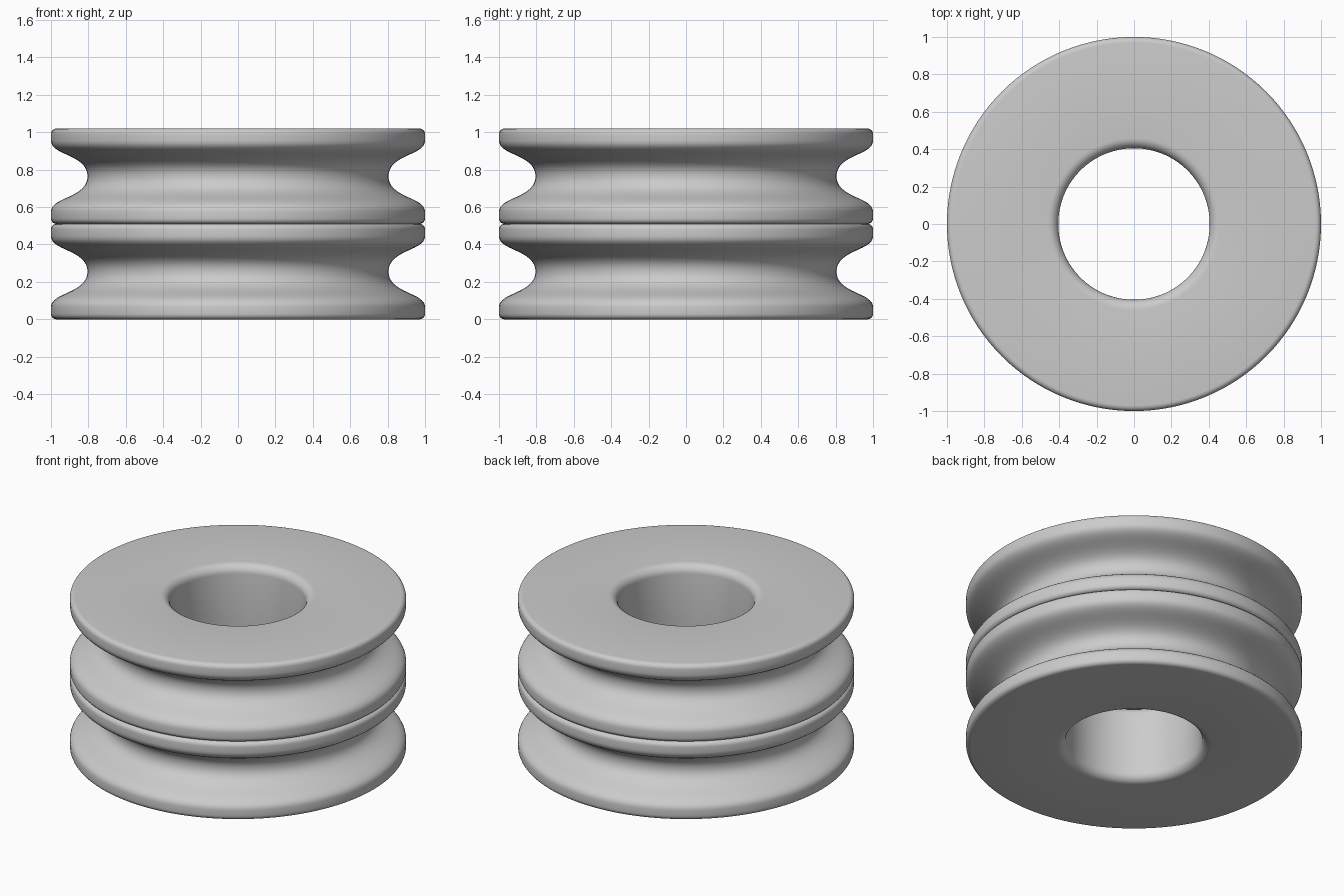
import bpy
import math
from mathutils import Vector
from mathutils.geometry import interpolate_bezier

cube = bpy.data.objects.get("Cube")
if cube:
    bpy.data.objects.remove(cube, do_unlink=True)

SEGMENTS = 128
HEIGHT = 0.51

grey = bpy.data.materials.new("plain_grey")
grey.use_nodes = True
colour = (0.6, 0.6, 0.6, 1)
grey.diffuse_color = colour
grey.node_tree.nodes["Principled BSDF"].inputs["Base Color"].default_value = colour


def curve(steps, *points):
    return [(p.x, p.y) for p in
            interpolate_bezier(*[Vector((r, z, 0)) for r, z in points], steps)]


# Lower half of the cross-section: bore, bore fillet, flat face, rim, groove
half = [(0.405, HEIGHT / 2)]
half += curve(8, (0.405, 0.055), (0.405, 0.025), (0.43, 0), (0.46, 0))
half += curve(7, (0.97, 0), (0.986, 0), (1, 0.012), (1, 0.03))
half += curve(10, (1, 0.065), (1, 0.11), (0.94, 0.127), (0.89, 0.152))
half += curve(12, (0.89, 0.152), (0.84, 0.177), (0.805, 0.205), (0.805, HEIGHT / 2))[1:]

# Mirror it into a closed ring section
section = half + [(r, HEIGHT - z) for r, z in half[-2:0:-1]]


def make_wheel(name, base):
    n = len(section)
    verts, faces = [], []
    for i in range(SEGMENTS):
        a = math.tau * i / SEGMENTS
        verts += [(r * math.cos(a), r * math.sin(a), z) for r, z in section]
        j = (i + 1) % SEGMENTS
        for k in range(n):
            m = (k + 1) % n
            faces.append((i * n + k, i * n + m, j * n + m, j * n + k))
    mesh = bpy.data.meshes.new(name)
    mesh.from_pydata(verts, [], faces)
    # Turn the faces outward if the sweep made them point inward
    top = max(mesh.polygons, key=lambda f: f.center.z)
    if top.normal.z < 0:
        mesh.flip_normals()
    mesh.materials.append(grey)
    wheel = bpy.data.objects.new(name, mesh)
    wheel.location.z = base
    bpy.context.collection.objects.link(wheel)
    bpy.ops.object.select_all(action="DESELECT")
    wheel.select_set(True)
    bpy.context.view_layer.objects.active = wheel
    bpy.ops.object.shade_smooth_by_angle(angle=math.radians(40))


# Two identical grooved wheels stacked on one another
make_wheel("lower_grooved_wheel", 0)
make_wheel("upper_grooved_wheel", HEIGHT)
